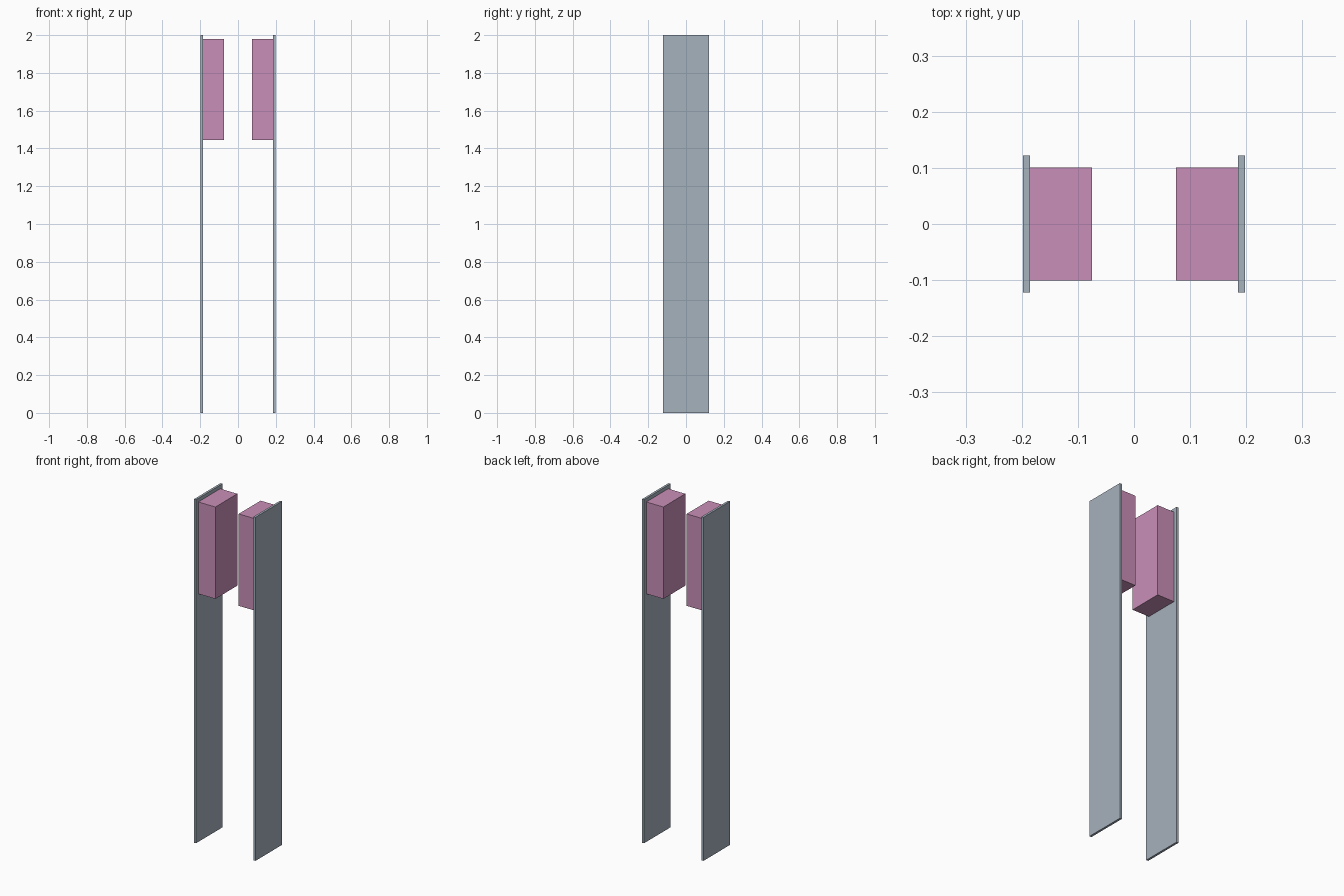
import bpy

if "Cube" in bpy.data.objects:
    bpy.data.objects.remove(bpy.data.objects["Cube"])


def material(name, rgb):
    m = bpy.data.materials.new(name)
    m.diffuse_color = (*rgb, 1.0)
    m.use_nodes = True
    m.node_tree.nodes["Principled BSDF"].inputs["Base Color"].default_value = m.diffuse_color
    return m


def box(name, lo, hi, mat):
    """Axis-aligned box between two corners."""
    bpy.ops.mesh.primitive_cube_add(size=1, location=[(a + b) / 2 for a, b in zip(lo, hi)])
    ob = bpy.context.object
    ob.name = name
    ob.scale = [b - a for a, b in zip(lo, hi)]
    bpy.ops.object.transform_apply(location=False, rotation=False, scale=True)
    ob.data.materials.append(mat)
    return ob


grey = material("blue grey", (0.381, 0.445, 0.510))
pink = material("dusty pink", (0.584, 0.275, 0.479))

PANEL_IN, PANEL_OUT, PAD_IN = 0.185, 0.198, 0.075

for side, s in (("left", -1), ("right", 1)):
    # tall thin side panel
    x0, x1 = sorted((s * PANEL_IN, s * PANEL_OUT))
    box(side + "_panel", (x0, -0.122, 0), (x1, 0.122, 2), grey)
    # block fixed to the inner face near the top
    x0, x1 = sorted((s * PAD_IN, s * PANEL_IN))
    box(side + "_block", (x0, -0.101, 1.444), (x1, 0.101, 1.979), pink)
